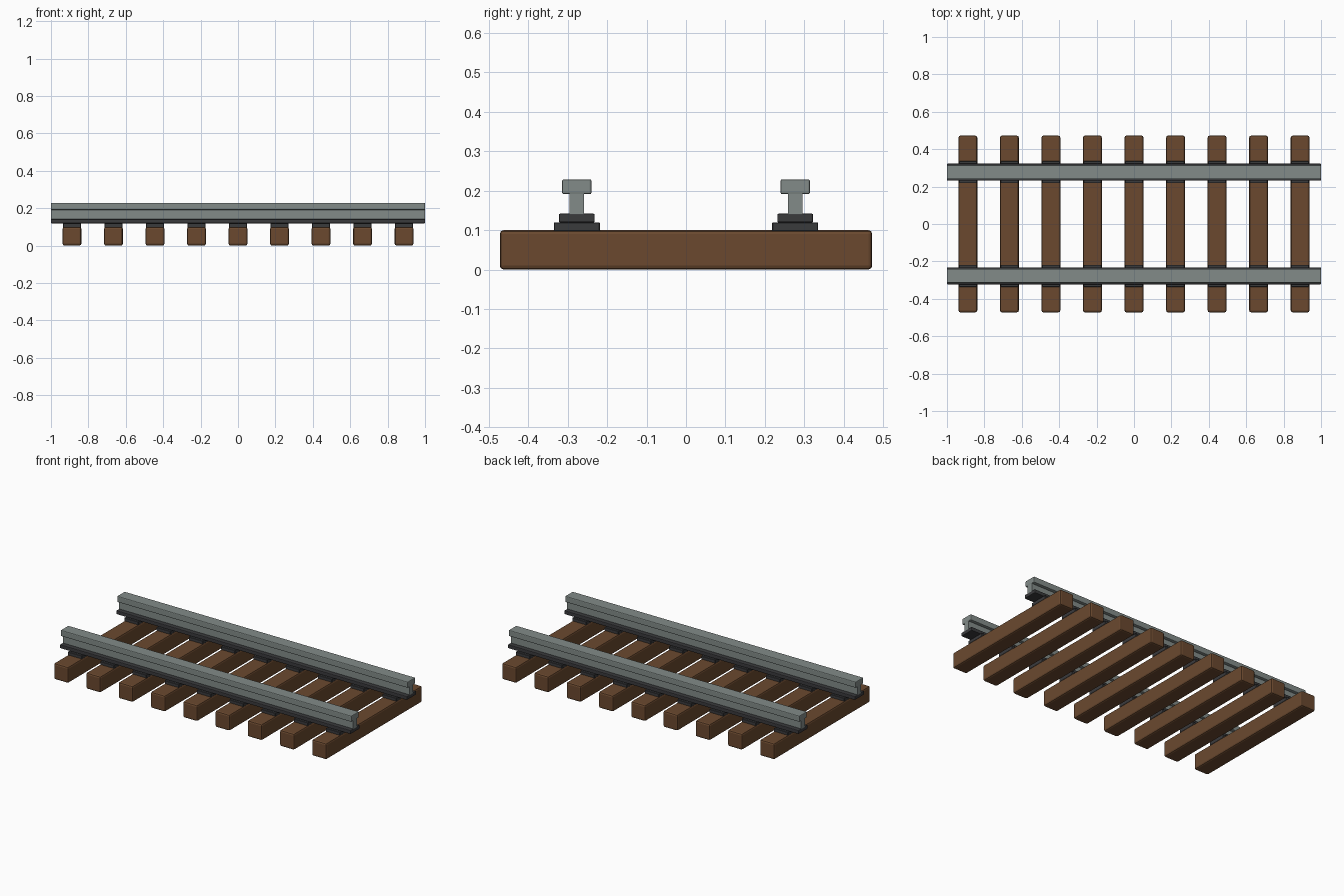
import bpy

if "Cube" in bpy.data.objects:
    bpy.data.objects.remove(bpy.data.objects["Cube"])


def material(name, rgb):
    m = bpy.data.materials.new(name)
    m.diffuse_color = (*rgb, 1)
    m.use_nodes = True
    m.node_tree.nodes["Principled BSDF"].inputs["Base Color"].default_value = m.diffuse_color
    return m


WOOD = material("brown_wood", (0.145, 0.066, 0.028))
STEEL = material("grey_steel", (0.225, 0.26, 0.25))
IRON = material("dark_iron", (0.042, 0.043, 0.046))


def block(name, center, size, mat, bevel, segments=2):
    """Box with softened edges."""
    bpy.ops.mesh.primitive_cube_add(size=1, location=center)
    ob = bpy.context.object
    ob.name = name
    ob.scale = size
    bpy.ops.object.transform_apply(location=False, rotation=False, scale=True)
    ob.data.materials.append(mat)
    if bevel:
        mod = ob.modifiers.new("soft_edges", 'BEVEL')
        mod.width = bevel
        mod.segments = segments
        bpy.ops.object.modifier_apply(modifier=mod.name)
    return ob


RAIL_Y = 0.277
TIES = 9
SPACING = 0.222

# Wooden ties with an iron plate under each rail
for i in range(TIES):
    x = (i - (TIES - 1) / 2) * SPACING
    block("tie", (x, 0, 0.05), (0.1, 0.945, 0.1), WOOD, 0.01)
    for side in (-1, 1):
        block("tie_plate", (x, side * RAIL_Y, 0.108), (0.096, 0.117, 0.023), IRON, 0.002, 1)

# Rails: dark foot, narrow web and wide head
for side in (-1, 1):
    y = side * RAIL_Y
    block("rail_foot", (0, y, 0.1305), (2, 0.091, 0.023), IRON, 0.004)
    block("rail_web", (0, y, 0.166), (1.998, 0.036, 0.054), STEEL, 0)
    block("rail_head", (0, y, 0.21), (2, 0.075, 0.038), STEEL, 0.005)
